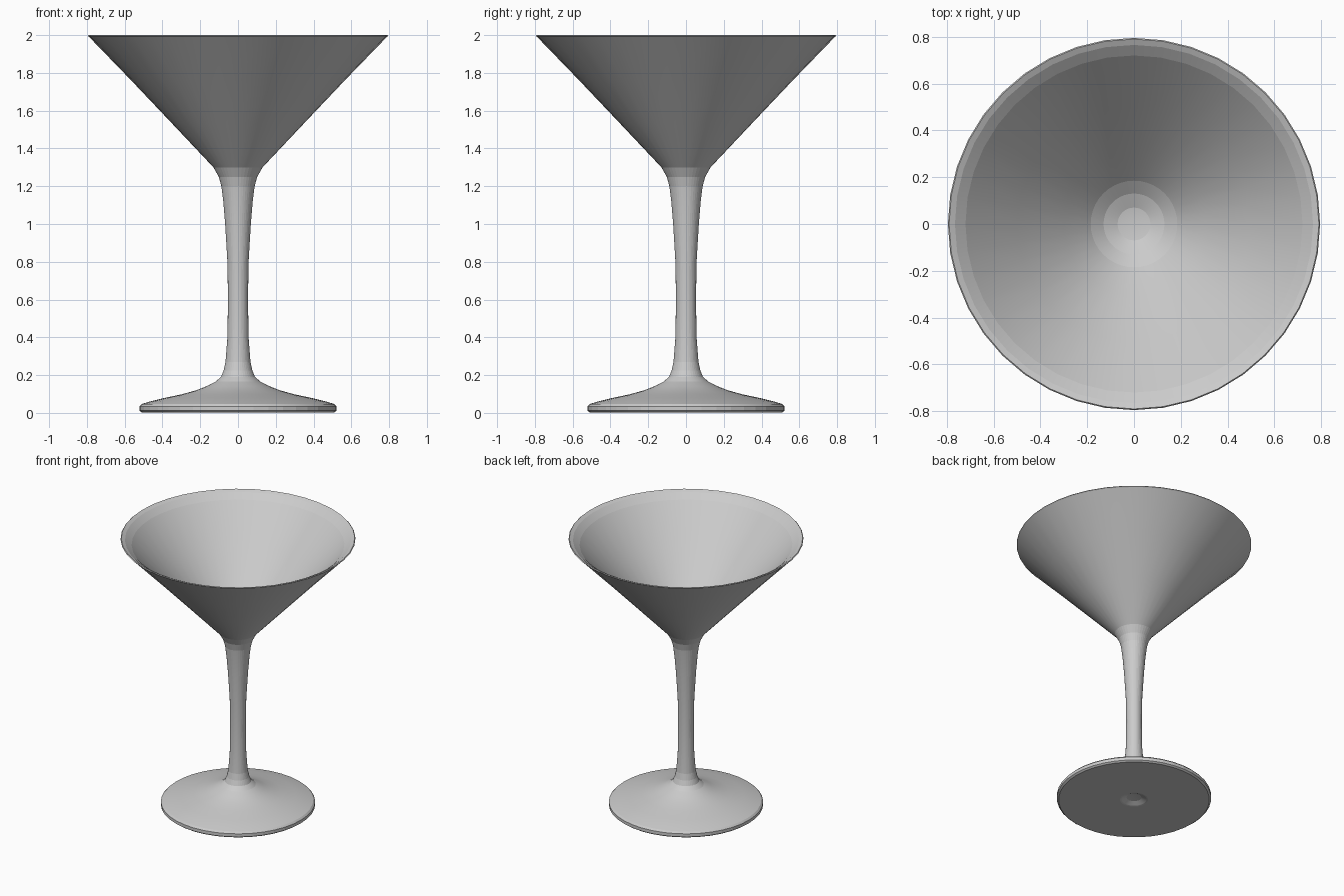
import bpy, bmesh, math

cube = bpy.data.objects.get("Cube")
if cube:
    bpy.data.objects.remove(cube, do_unlink=True)

SIDES = 40

glass = bpy.data.materials.new("pale_grey_glass")
glass.use_nodes = True
colour = (0.6, 0.6, 0.6, 1)
glass.diffuse_color = colour
glass.node_tree.nodes["Principled BSDF"].inputs["Base Color"].default_value = colour


def lathe(name, profile):
    """Revolve a (radius, height) profile around the z axis."""
    bm = bmesh.new()
    verts = [bm.verts.new((r, 0, z)) for r, z in profile]
    edges = [bm.edges.new(pair) for pair in zip(verts, verts[1:])]
    bmesh.ops.spin(bm, geom=verts + edges, cent=(0, 0, 0), axis=(0, 0, 1),
                   angle=math.tau, steps=SIDES, use_merge=True)
    bmesh.ops.remove_doubles(bm, verts=bm.verts, dist=0.0005)
    bmesh.ops.recalc_face_normals(bm, faces=bm.faces)
    mesh = bpy.data.meshes.new(name)
    bm.to_mesh(mesh)
    bm.free()
    mesh.materials.append(glass)
    obj = bpy.data.objects.new(name, mesh)
    bpy.context.collection.objects.link(obj)
    bpy.context.view_layer.objects.active = obj
    obj.select_set(True)
    bpy.ops.object.shade_smooth_by_angle(angle=math.radians(7))
    obj.select_set(False)
    return obj


# Foot underside with a shallow centre dimple, then its edge and domed top
foot = [(0, 0.025), (0.05, 0.02), (0.085, 0.005), (0.095, 0.003),
        (0.51, 0.003), (0.522, 0.012), (0.522, 0.035), (0.51, 0.047),
        (0.46, 0.062), (0.39, 0.079), (0.3, 0.098), (0.22, 0.12),
        (0.17, 0.14), (0.12, 0.165)]

# Slender stem, narrowest below the middle and flaring into the bowl
stem = [(0.09, 0.19), (0.076, 0.225), (0.066, 0.27), (0.056, 0.4),
        (0.053, 0.6), (0.056, 0.8), (0.068, 1.0), (0.078, 1.12),
        (0.088, 1.2), (0.102, 1.25), (0.13, 1.3)]

# Conical outer wall, thin rim, bevelled lip and rounded inner bottom
bowl = [(0.35, 1.533), (0.57, 1.765), (0.788, 1.99), (0.795, 1.995),
        (0.79, 2.0), (0.765, 1.988), (0.72, 1.952), (0.5, 1.715), (0.3, 1.5),
        (0.185, 1.385), (0.13, 1.345), (0.07, 1.32), (0, 1.31)]

lathe("cocktail_glass", foot + stem + bowl)
